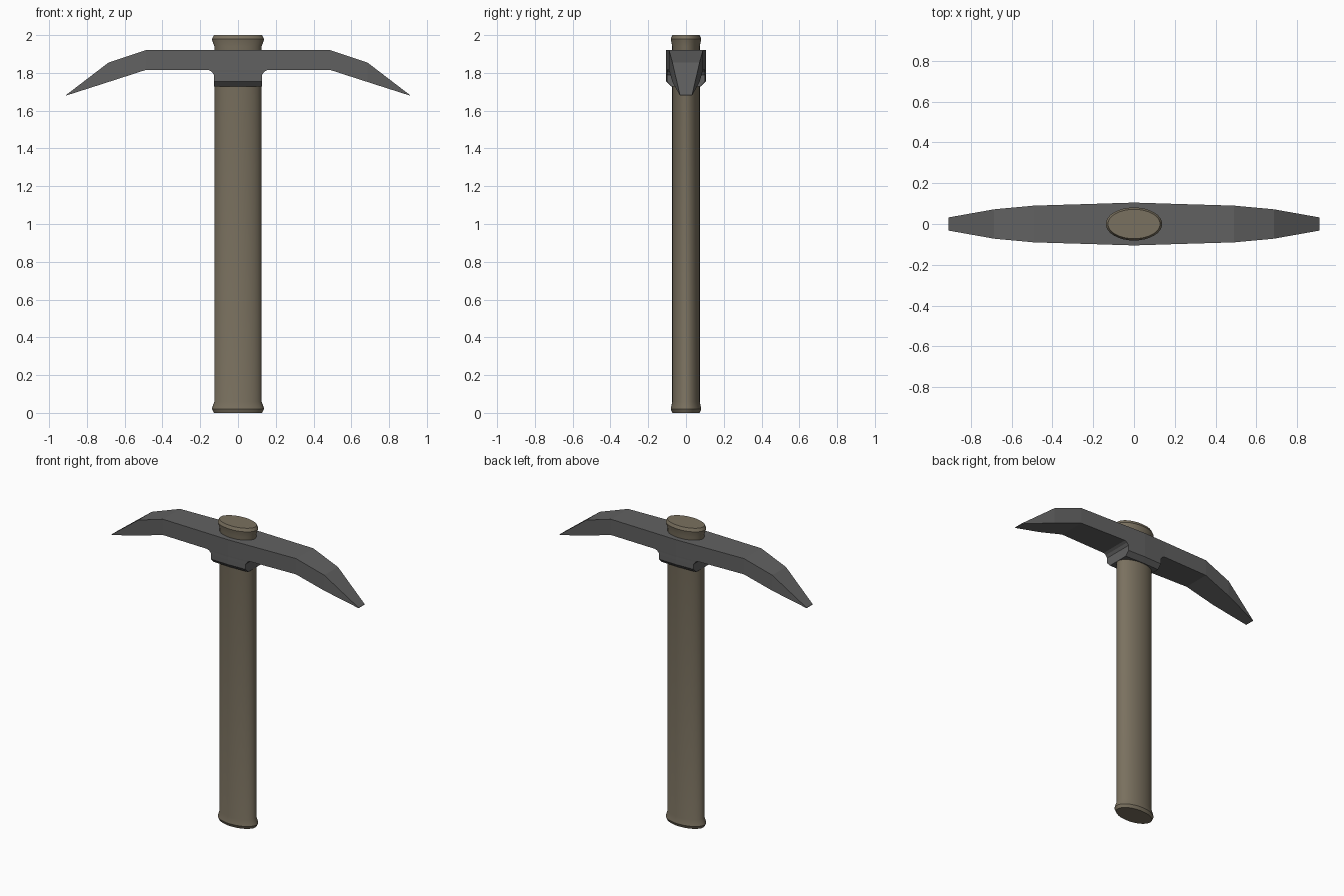
import bpy, bmesh, math

if "Cube" in bpy.data.objects:
    bpy.data.objects.remove(bpy.data.objects["Cube"])


def make_object(name, bm, color):
    bmesh.ops.remove_doubles(bm, verts=bm.verts, dist=0.0005)
    bmesh.ops.recalc_face_normals(bm, faces=bm.faces)
    mesh = bpy.data.meshes.new(name)
    bm.to_mesh(mesh)
    bm.free()
    ob = bpy.data.objects.new(name, mesh)
    bpy.context.collection.objects.link(ob)
    mat = bpy.data.materials.new(name + "_material")
    mat.diffuse_color = (*color, 1)
    mat.use_nodes = True
    mat.node_tree.nodes["Principled BSDF"].inputs["Base Color"].default_value = mat.diffuse_color
    mesh.materials.append(mat)
    return ob


def loft(bm, rings, cap_start=True, cap_end=True):
    loops = [[bm.verts.new(p) for p in ring] for ring in rings]
    n = len(loops[0])
    for a, b in zip(loops, loops[1:]):
        for i in range(n):
            j = (i + 1) % n
            bm.faces.new((a[i], a[j], b[j], b[i]))
    if cap_start:
        bm.faces.new(loops[0])
    if cap_end:
        bm.faces.new(loops[-1])


# Handle: oval shaft with a flared lip at each end
SIDES = 32
lip = [(0, 0.128, 0.072), (0.02, 0.138, 0.081), (0.03, 0.136, 0.079), (0.06, 0.125, 0.073)]
profile = lip + [(2 - z, rx, ry) for z, rx, ry in reversed(lip)]
bm = bmesh.new()
loft(bm, [[(rx * math.cos(2 * math.pi * i / SIDES), ry * math.sin(2 * math.pi * i / SIDES), z)
           for i in range(SIDES)] for z, rx, ry in profile])
handle = make_object("handle", bm, (0.195, 0.165, 0.115))
bpy.context.view_layer.objects.active = handle
handle.select_set(True)
bpy.ops.object.shade_smooth_by_angle(angle=math.radians(30))

# Pick head: stations of x, half width, top z, bottom z, mirrored to both sides
half = [(0, 0.105, 1.92, 1.815), (0.155, 0.1, 1.92, 1.815), (0.49, 0.09, 1.92, 1.815),
        (0.685, 0.072, 1.855, 1.752), (0.91, 0.032, 1.683, 1.68)]
stations = [(-x, w, t, b) for x, w, t, b in reversed(half[1:])] + half
bm = bmesh.new()
loft(bm, [[(x, -w, b), (x, w, b), (x, w, t), (x, -w, t)] for x, w, t, b in stations])

# Open the underside where the socket joins
under = [f for f in bm.faces
         if all(abs(v.co.x) < 0.16 and v.co.z < 1.82 for v in f.verts)]
bmesh.ops.delete(bm, geom=under, context='FACES')

# Socket: filleted collar dropping from the head, bevelled at the bottom
levels = [(1.815, 0.155, 0.1, 0.105), (1.806, 0.139, 0.1, 0.105), (1.79, 0.127, 0.101, 0.105),
          (1.755, 0.127, 0.101, 0.105), (1.727, 0.127, 0.074, 0.078)]
loft(bm, [[(-hx, -w, z), (0, -wc, z), (hx, -w, z), (hx, w, z), (0, wc, z), (-hx, w, z)]
          for z, hx, w, wc in levels], cap_start=False)
make_object("pick_head", bm, (0.12, 0.12, 0.12))
